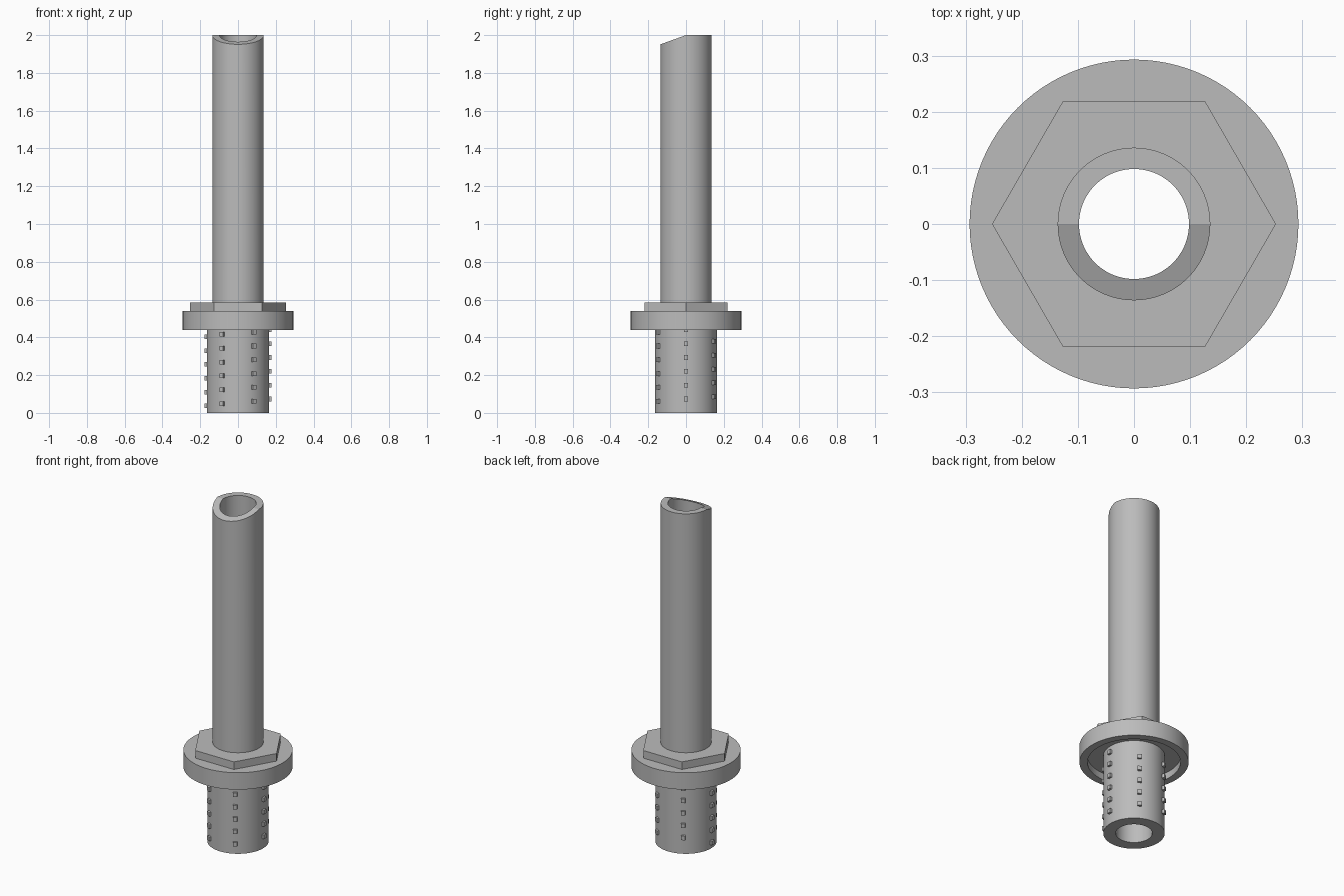
import bpy, bmesh, math
from mathutils import Matrix, Vector

if "Cube" in bpy.data.objects:
    bpy.data.objects.remove(bpy.data.objects["Cube"])

GREY = (0.5, 0.5, 0.5, 1)
metal = bpy.data.materials.new("plain_grey")
metal.use_nodes = True
metal.diffuse_color = GREY
metal.node_tree.nodes["Principled BSDF"].inputs["Base Color"].default_value = GREY

BORE, TUBE_R, BARREL_R = 0.098, 0.136, 0.165
TOP, CUT_SLOPE = 2.0, 0.36


def finish(name, bm, smooth=True):
    bmesh.ops.recalc_face_normals(bm, faces=bm.faces)
    mesh = bpy.data.meshes.new(name)
    bm.to_mesh(mesh)
    bm.free()
    mesh.materials.append(metal)
    obj = bpy.data.objects.new(name, mesh)
    bpy.context.collection.objects.link(obj)
    if smooth:
        bpy.ops.object.select_all(action="DESELECT")
        obj.select_set(True)
        bpy.context.view_layer.objects.active = obj
        bpy.ops.object.shade_smooth_by_angle(angle=math.radians(15))
    return obj


def lathe(profile, sides):
    """Revolve a closed (radius, height) loop around z."""
    bm = bmesh.new()
    rings = []
    for i in range(sides):
        a = math.tau * i / sides
        rings.append([bm.verts.new((r * math.cos(a), r * math.sin(a), z))
                      for r, z in profile])
    n = len(profile)
    for i in range(sides):
        p, q = rings[i], rings[(i + 1) % sides]
        for j in range(n):
            k = (j + 1) % n
            bm.faces.new((p[j], q[j], q[k], p[k]))
    return bm


def sleeve(inner, outer, low, high):
    return [(inner, low), (outer, low), (outer, high), (inner, high)]


# Long tube with the front half of its mouth cut at a slant
bm = lathe(sleeve(BORE, TUBE_R, 0.5, TOP), 96)
for v in bm.verts:
    if v.co.z > 1:
        v.co.z += CUT_SLOPE * min(0, v.co.y)
finish("long_tube", bm)

# Hexagonal nut
finish("hex_nut", lathe(sleeve(0.13, 0.253, 0.54, 0.585), 6), smooth=False)

# Round flange, recessed underneath
finish("flange", lathe([(0.13, 0.48), (0.25, 0.48), (0.25, 0.44), (0.293, 0.44),
                        (0.293, 0.54), (0.13, 0.54)], 96))

# Lower barrel
finish("barrel", lathe(sleeve(BORE, BARREL_R, 0, 0.5), 96))

# Small studs climbing the barrel in a spiral, six to a turn
bm = bmesh.new()
for i in range(34):
    a = math.pi + i * math.tau / 6
    z = 0.037 + i * 0.0122
    spot = (Matrix.Rotation(a, 4, "Z") @ Matrix.Translation((BARREL_R, 0, z))
            @ Matrix.Diagonal((0.026, 0.022, 0.024, 1)))
    bmesh.ops.create_cube(bm, size=1, matrix=spot)
finish("spiral_studs", bm, smooth=False)
